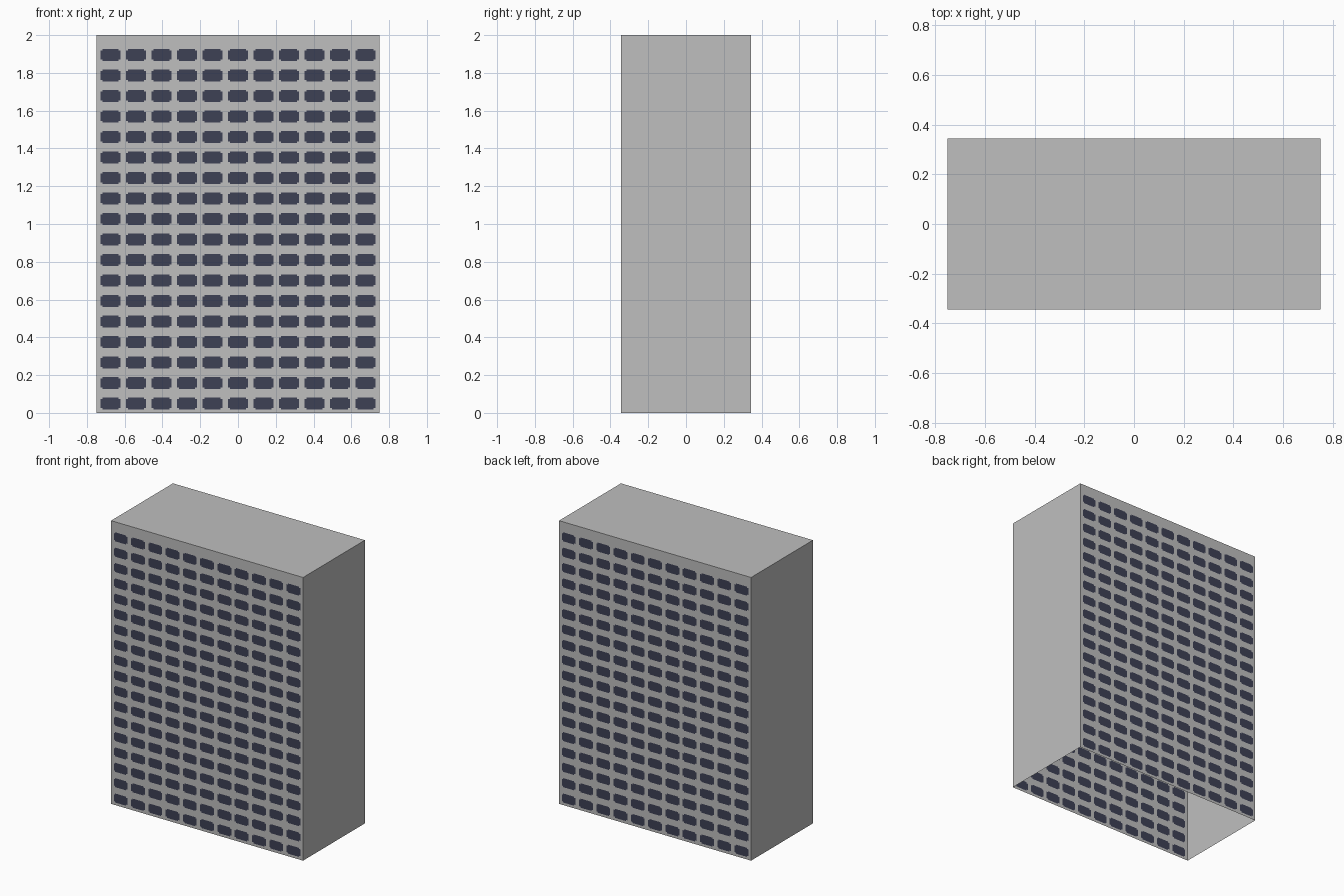
import bpy, bmesh

if "Cube" in bpy.data.objects:
    bpy.data.objects.remove(bpy.data.objects["Cube"])

W, D, H = 1.5, 0.69, 2.0
COLS, ROWS = 11, 18
PITCH_X, PITCH_Z = 0.135, 0.1085
FIRST_Z = 0.05


def material(name, rgb):
    m = bpy.data.materials.new(name)
    m.diffuse_color = (*rgb, 1.0)
    m.use_nodes = True
    m.node_tree.nodes["Principled BSDF"].inputs["Base Color"].default_value = m.diffuse_color
    return m


wall_grey = material("wall grey", (0.52, 0.52, 0.52))
window_blue = material("window dark blue", (0.047, 0.053, 0.09))


def finish(bm, name):
    mesh = bpy.data.meshes.new(name)
    bm.to_mesh(mesh)
    bm.free()
    ob = bpy.data.objects.new(name, mesh)
    bpy.context.collection.objects.link(ob)
    mesh.materials.append(wall_grey)
    mesh.materials.append(window_blue)
    return ob


def cuts(centres, outer, inner, lo, hi):
    """Cut positions plus a level per strip: 0 wall, 1 window edge, 2 window core."""
    pos, level = [lo], []
    for c in centres:
        pos += [c - outer, c - inner, c + inner, c + outer]
        level += [0, 1, 2, 1]
    return pos + [hi], level + [0]


# Window walls: a grid cut along the window outlines, with notched window corners
def window_wall(name, y, side):
    xs, xl = cuts([(i - (COLS - 1) / 2) * PITCH_X for i in range(COLS)],
                  0.054, 0.043, -W / 2, W / 2)
    zs, zl = cuts([FIRST_Z + j * PITCH_Z for j in range(ROWS)],
                  0.032, 0.024, 0, H)
    bm = bmesh.new()
    grid = [[bm.verts.new((x * side, y, z)) for z in zs] for x in xs]
    for i, a in enumerate(xl):
        for j, b in enumerate(zl):
            f = bm.faces.new((grid[i][j], grid[i + 1][j],
                              grid[i + 1][j + 1], grid[i][j + 1]))
            f.material_index = 1 if a + b >= 3 else 0
    return finish(bm, name)


window_wall("front_wall", -D / 2, 1)
window_wall("back_wall", D / 2, -1)

# Plain end walls and roof; the underside is open
bm = bmesh.new()
bmesh.ops.create_cube(bm, size=1)
for v in bm.verts:
    v.co = (v.co.x * W, v.co.y * D, (v.co.z + 0.5) * H)
bm.normal_update()
drop = [f for f in bm.faces if abs(f.normal.y) > 0.5 or f.normal.z < -0.5]
bmesh.ops.delete(bm, geom=drop, context='FACES')
finish(bm, "end_walls_and_roof")
